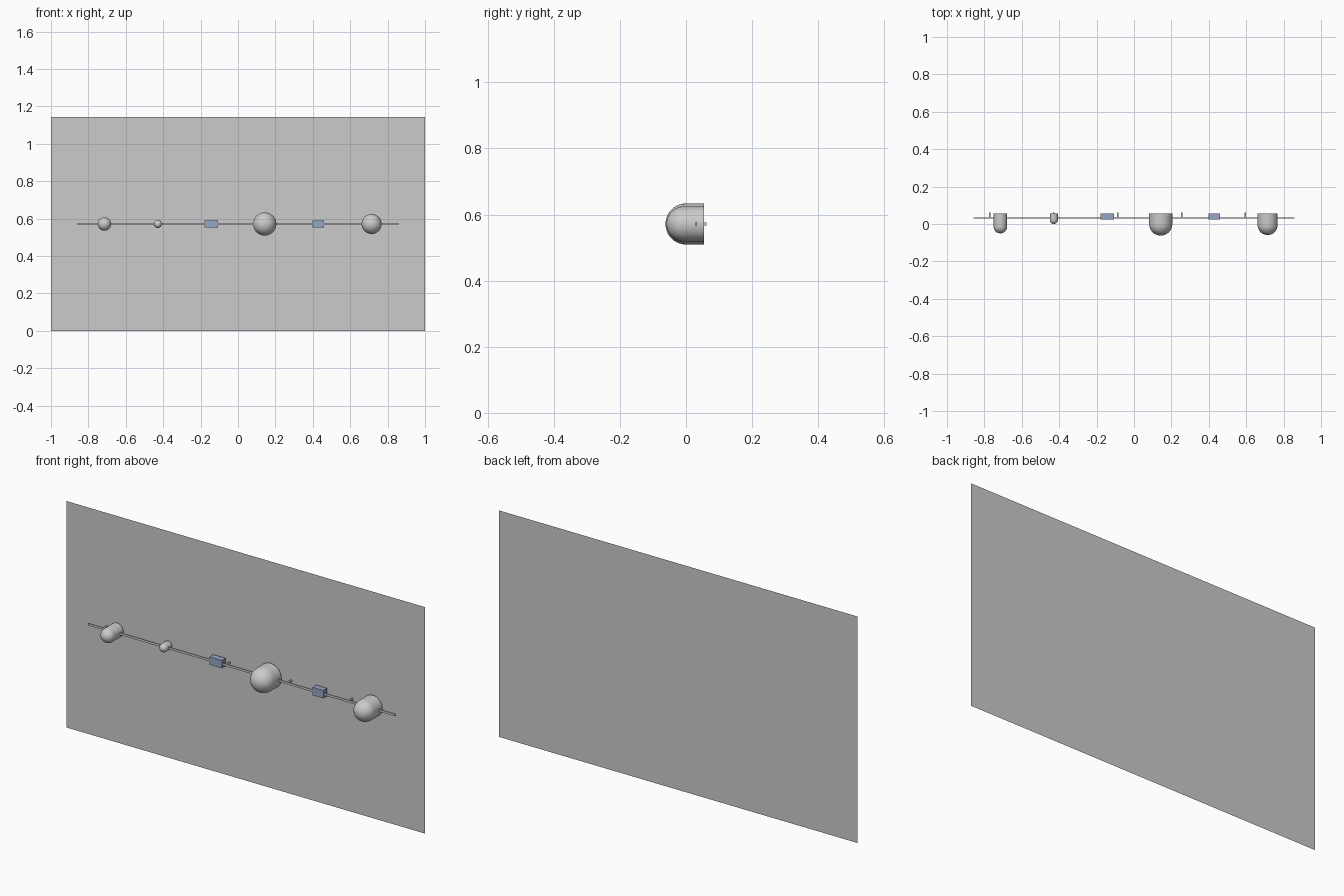
import bpy, bmesh, math
from mathutils import Matrix

if "Cube" in bpy.data.objects:
    bpy.data.objects.remove(bpy.data.objects["Cube"])

ZC = 0.5715      # height of the rail
WALL_Y = 0.062
BACK_Y = 0.055   # rear face of the knobs and blocks
STEP = 2 / 7     # spacing of the six pieces

blue = bpy.data.materials.new("block_blue")
blue.diffuse_color = (0.30, 0.38, 0.55, 1)
blue.use_nodes = True
blue.node_tree.nodes["Principled BSDF"].inputs["Base Color"].default_value = blue.diffuse_color


def finish(name, bm, mat=None):
    me = bpy.data.meshes.new(name)
    bmesh.ops.recalc_face_normals(bm, faces=bm.faces)
    bm.to_mesh(me)
    bm.free()
    ob = bpy.data.objects.new(name, me)
    bpy.context.collection.objects.link(ob)
    if mat:
        me.materials.append(mat)
    return ob


def box(name, x0, x1, y0, y1, height, mat=None):
    bm = bmesh.new()
    m = (Matrix.Translation(((x0 + x1) / 2, (y0 + y1) / 2, ZC))
         @ Matrix.Diagonal((x1 - x0, y1 - y0, height, 1)))
    bmesh.ops.create_cube(bm, size=1, matrix=m)
    return finish(name, bm, mat)


def knob(name, x, r, front):
    """Round-nosed cylinder: half profile spun about the y axis."""
    bm = bmesh.new()
    n = 10
    pts = [(r * math.sin(i * math.pi / 2 / n),
            front + r - r * math.cos(i * math.pi / 2 / n)) for i in range(n + 1)]
    pts += [(r, BACK_Y), (0, BACK_Y)]
    vs = [bm.verts.new((x + a, y, ZC)) for a, y in pts]
    edges = [bm.edges.new(p) for p in zip(vs, vs[1:])]
    bmesh.ops.spin(bm, geom=vs + edges, cent=(x, 0, ZC), axis=(0, 1, 0),
                   angle=2 * math.pi, steps=32)
    bmesh.ops.remove_doubles(bm, verts=bm.verts, dist=1e-5)
    ob = finish(name, bm)
    bpy.context.view_layer.objects.active = ob
    ob.select_set(True)
    bpy.ops.object.shade_smooth_by_angle(angle=math.radians(35))
    ob.select_set(False)


# backing panel (single sheet)
bm = bmesh.new()
bm.faces.new([bm.verts.new(p) for p in ((-1, WALL_Y, 0), (1, WALL_Y, 0),
                                        (1, WALL_Y, 2 * ZC), (-1, WALL_Y, 2 * ZC))])
finish("wall_panel", bm)

# flat rail with its wall standoffs
box("rail", -3 * STEP, 3 * STEP, 0.029, 0.034, 0.011)
for i in range(5):
    x = -0.772 + i * 0.342
    box(f"standoff_{i + 1}", x - 0.004, x + 0.004, 0.034, WALL_Y, 0.010)

# round-nosed knobs: slot, radius, front y
for i, (slot, r, front) in enumerate(((-2.5, 0.036, -0.050), (-1.5, 0.0215, 0.0),
                                      (0.5, 0.062, -0.062), (2.5, 0.0535, -0.059))):
    knob(f"knob_{i + 1}", slot * STEP, r, front)

# blue blocks: slot, width
for i, (slot, w) in enumerate(((-0.5, 0.070), (1.5, 0.060))):
    x = slot * STEP
    box(f"block_{i + 1}", x - w / 2, x + w / 2, 0.025, BACK_Y, 0.040, blue)
